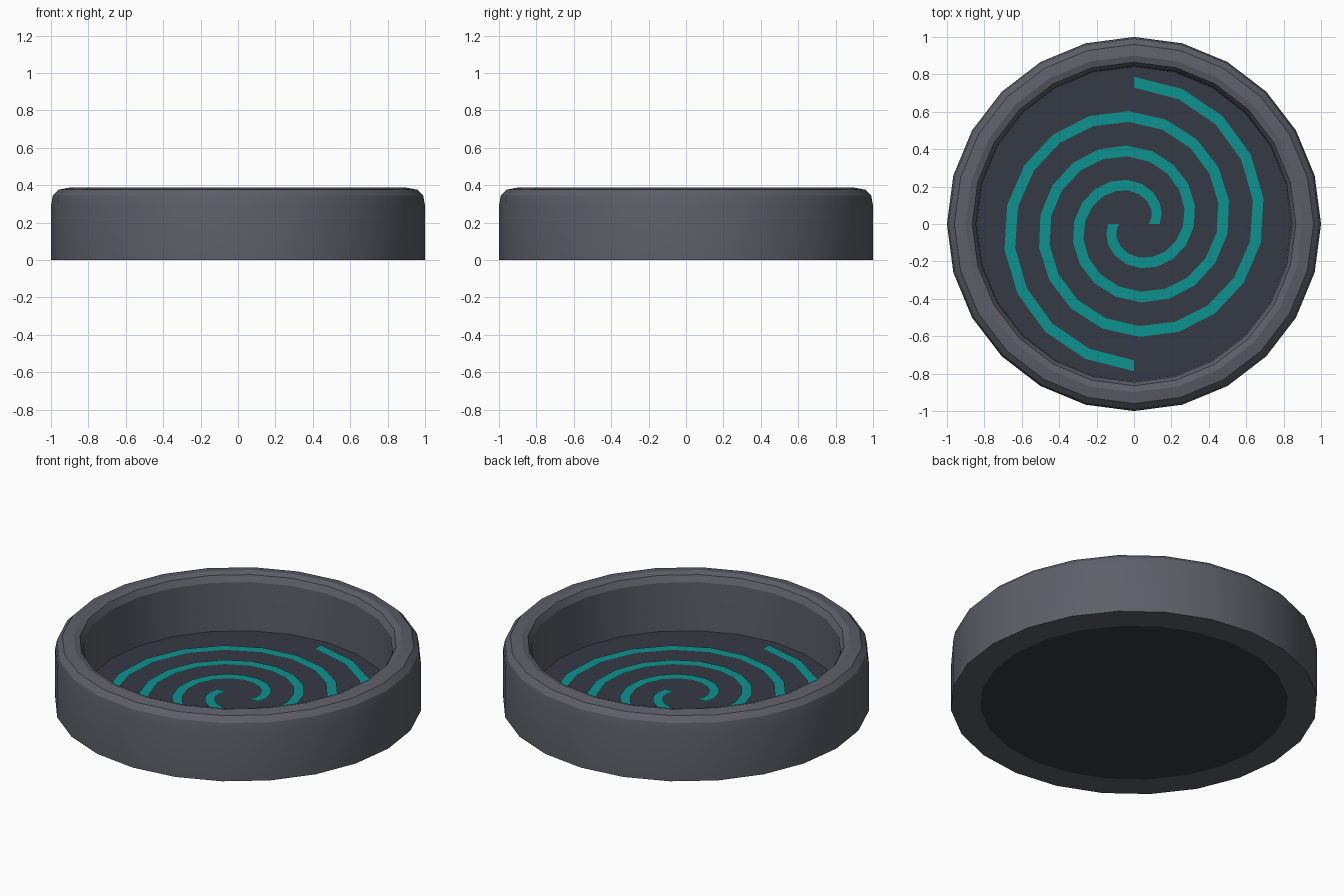
import bpy, bmesh, math

if "Cube" in bpy.data.objects:
    bpy.data.objects.remove(bpy.data.objects["Cube"])

SIDES = 24


def material(name, rgb):
    m = bpy.data.materials.new(name)
    m.diffuse_color = (*rgb, 1)
    m.use_nodes = True
    m.node_tree.nodes["Principled BSDF"].inputs["Base Color"].default_value = m.diffuse_color
    return m


def make_object(name, bm, mat, recalc=True):
    if recalc:
        bmesh.ops.recalc_face_normals(bm, faces=bm.faces)
    mesh = bpy.data.meshes.new(name)
    bm.to_mesh(mesh)
    bm.free()
    mesh.materials.append(mat)
    ob = bpy.data.objects.new(name, mesh)
    bpy.context.collection.objects.link(ob)
    bpy.context.view_layer.objects.active = ob
    ob.select_set(True)
    bpy.ops.object.shade_smooth_by_angle(angle=math.radians(25))
    ob.select_set(False)
    return ob


def polar(r, a, z):
    return (r * math.cos(a), r * math.sin(a), z)


rim_mat = material("rim_grey", (0.11, 0.115, 0.14))
floor_mat = material("floor_slate", (0.036, 0.042, 0.058))
teal = material("spiral_teal", (0.004, 0.29, 0.28))

# Rim: closed profile (radius, height) revolved around z
profile = [(0.84, 0), (1, 0), (1, 0.29), (0.99, 0.345), (0.96, 0.376),
           (0.90, 0.387), (0.865, 0.376), (0.845, 0.34), (0.84, 0.05)]
bm = bmesh.new()
rings = [[bm.verts.new(polar(r, math.tau * i / SIDES, z)) for r, z in profile]
         for i in range(SIDES)]
n = len(profile)
for i in range(SIDES):
    a, b = rings[i], rings[(i + 1) % SIDES]
    for j in range(n):
        k = (j + 1) % n
        bm.faces.new((a[j], b[j], b[k], a[k]))
make_object("rim", bm, rim_mat)

# Floor disc filling the rim
bm = bmesh.new()
lower = [bm.verts.new(polar(0.84, math.tau * i / SIDES, 0)) for i in range(SIDES)]
bottom = bm.faces.new(lower)
ext = bmesh.ops.extrude_face_region(bm, geom=[bottom], use_keep_orig=True)
bmesh.ops.translate(bm, vec=(0, 0, 0.05),
                    verts=[v for v in ext["geom"] if isinstance(v, bmesh.types.BMVert)])
make_object("floor", bm, floor_mat)


# Two flat spiral ribbons, half a turn apart
def spiral(name, start, steps=32, turns=1.75, r0=0.108, r1=0.758, half=0.029, z=0.054):
    bm = bmesh.new()
    pairs = []
    for i in range(steps + 1):
        t = i / steps
        r, a = r0 + (r1 - r0) * t, start + math.tau * turns * t
        pairs.append([bm.verts.new(polar(r + s * half, a, z)) for s in (-1, 1)])
    for p, q in zip(pairs, pairs[1:]):
        bm.faces.new((p[0], p[1], q[1], q[0]))
    make_object(name, bm, teal, recalc=False)


spiral("spiral_arm_1", 0)
spiral("spiral_arm_2", math.pi)
